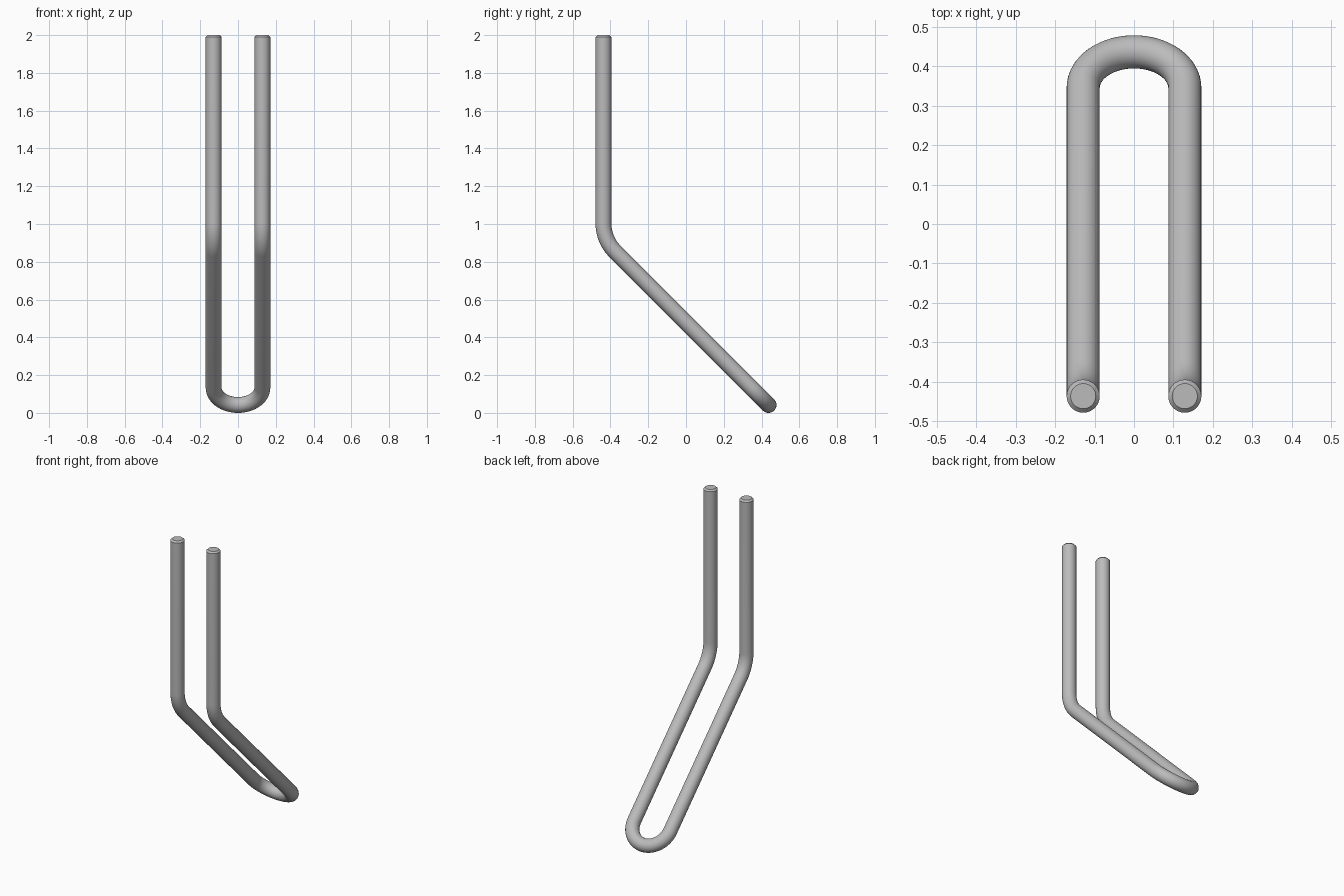
import bpy
from math import sin, cos, tan, pi, radians
from mathutils import Vector

cube = bpy.data.objects.get("Cube")
if cube:
    bpy.data.objects.remove(cube, do_unlink=True)

RADIUS = 0.042      # tube radius
HALF_GAP = 0.129    # half distance between the legs
LEG_Y = 0.437       # centre line reach along y
CHAMFER = 0.01
BEND = 0.21         # radius of the bend in each leg
SLOPE = radians(45)

steel = bpy.data.materials.new("plain steel grey")
steel.use_nodes = True
colour = (0.5, 0.5, 0.5, 1)
steel.diffuse_color = colour
steel.node_tree.nodes["Principled BSDF"].inputs["Base Color"].default_value = colour

# One leg: vertical bar with a chamfered end, then the bend
corner_z = RADIUS + 2 * LEG_Y
bend_z = corner_z + BEND * tan(SLOPE / 2)
leg = [(Vector((HALF_GAP, -LEG_Y, 2)), 1 - CHAMFER / RADIUS),
       (Vector((HALF_GAP, -LEG_Y, 2 - CHAMFER)), 1)]
for i in range(13):
    a = SLOPE * i / 12
    leg.append((Vector((HALF_GAP, -LEG_Y + BEND * (1 - cos(a)), bend_z - BEND * sin(a))), 1))

# Half circle joining both legs, lying in the sloped plane
down = Vector((0, cos(SLOPE), -sin(SLOPE)))
centre = Vector((0, LEG_Y, RADIUS)) - down * HALF_GAP
turn = []
for i in range(33):
    a = pi * i / 32
    turn.append((centre + Vector((HALF_GAP * cos(a), 0, 0)) + down * HALF_GAP * sin(a), 1))

mirrored = [(Vector((-p.x, p.y, p.z)), r) for p, r in reversed(leg)]
path = leg + turn + mirrored

# Sweep a round section along the path
curve = bpy.data.curves.new("bent_rod", "CURVE")
curve.dimensions = "3D"
curve.bevel_depth = RADIUS
curve.bevel_resolution = 14
curve.use_fill_caps = True
spline = curve.splines.new("POLY")
spline.points.add(len(path) - 1)
for point, (co, r) in zip(spline.points, path):
    point.co = (*co, 1)
    point.radius = r
curve.materials.append(steel)

rod = bpy.data.objects.new("bent_rod", curve)
bpy.context.collection.objects.link(rod)
bpy.ops.object.select_all(action="DESELECT")
rod.select_set(True)
bpy.context.view_layer.objects.active = rod
bpy.ops.object.convert(target="MESH")

# Join the caps to the tube
bpy.ops.object.mode_set(mode="EDIT")
bpy.ops.mesh.select_all(action="SELECT")
bpy.ops.mesh.remove_doubles(threshold=0.0001)
bpy.ops.mesh.normals_make_consistent(inside=False)
bpy.ops.object.mode_set(mode="OBJECT")
bpy.ops.object.shade_smooth_by_angle(angle=radians(30))
